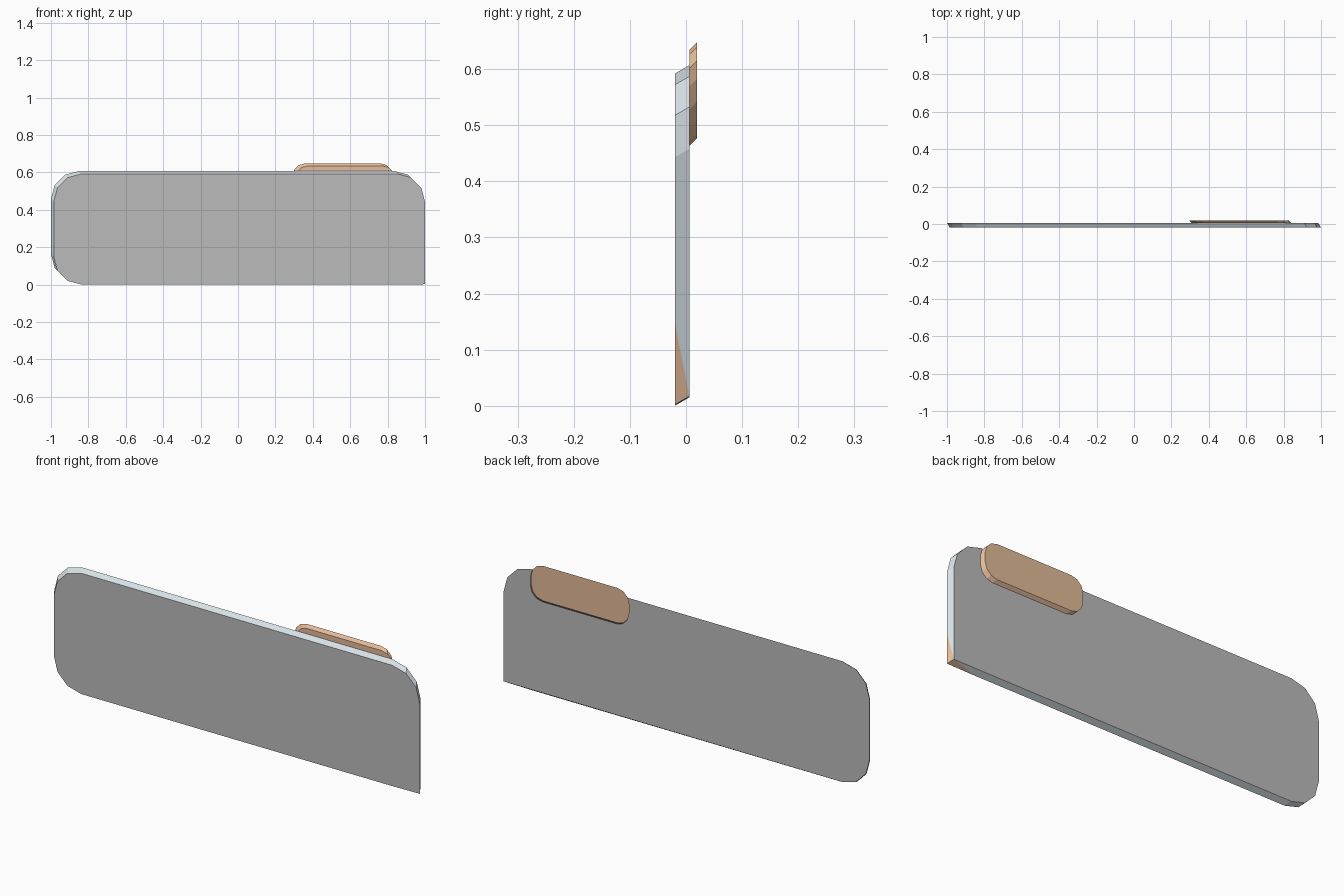
import bpy, bmesh
from math import sin, cos, pi

if "Cube" in bpy.data.objects:
    bpy.data.objects.remove(bpy.data.objects["Cube"])


def material(name, rgb):
    m = bpy.data.materials.new(name)
    m.diffuse_color = (*rgb, 1)
    m.use_nodes = True
    m.node_tree.nodes["Principled BSDF"].inputs["Base Color"].default_value = m.diffuse_color
    return m


GREY = material("grey", (0.5, 0.5, 0.5))
PALE = material("pale_edge", (0.69, 0.76, 0.80))
TAN = material("tan", (0.78, 0.5, 0.32))


def rounded(x0, x1, z0, z1, r):
    """Rounded rectangle, three segments per corner, from bottom right round."""
    centres = [(x1 - r, z0 + r), (x1 - r, z1 - r), (x0 + r, z1 - r), (x0 + r, z0 + r)]
    pts = []
    for q, (cx, cz) in enumerate(centres):
        for i in range(4):
            a = (q - 1 + i / 3) * pi / 2
            pts.append((cx + r * cos(a), cz + r * sin(a)))
    return pts


def oblique_slab(name, outline, y0, y1, shift, mats, corner=None):
    """Slanted extrusion; corner = square tip replacing the first rounded corner."""
    bm = bmesh.new()
    dx, dz = shift
    front = [bm.verts.new((x, y0, z)) for x, z in outline]
    if corner:
        # the tip is a single point at the back, three points at the front
        cx, cz = corner
        tip_f = bm.verts.new((cx, y0, cz))
        tip_b = bm.verts.new((cx + dx, y1, cz + dz))
        for v in front[1:3]:
            bm.verts.remove(v)
        low, high = front[0], front[3]
        rest = front[4:]
        back = [bm.verts.new((v.co.x + dx, y1, v.co.z + dz)) for v in [high] + rest]
        bm.faces.new([low, tip_f, high] + rest)
        bm.faces.new([tip_b] + back[1:])
        for a, b in ((low, tip_f), (tip_f, high)):
            bm.faces.new((a, b, tip_b)).material_index = 2
        ring_f = [high] + rest + [low]
        ring_b = [tip_b] + back[1:] + [tip_b]
        bm.verts.remove(back[0])
    else:
        back = [bm.verts.new((x + dx, y1, z + dz)) for x, z in outline]
        bm.faces.new(front)
        bm.faces.new(back)
        ring_f, ring_b = front + front[:1], back + back[:1]
    for i in range(len(ring_f) - 1):
        f = bm.faces.new((ring_f[i], ring_f[i + 1], ring_b[i + 1], ring_b[i]))
        f.material_index = 1 if len(mats) > 1 else 0
    bmesh.ops.recalc_face_normals(bm, faces=bm.faces)
    me = bpy.data.meshes.new(name)
    bm.to_mesh(me)
    bm.free()
    for m in mats:
        me.materials.append(m)
    ob = bpy.data.objects.new(name, me)
    bpy.context.collection.objects.link(ob)
    return ob


# main panel: three rounded corners and one pointed corner at the lower right
oblique_slab("panel", rounded(-0.985, 1.0, 0.0, 0.592, 0.149), -0.02, 0.006,
             (-0.015, 0.015), [GREY, PALE, TAN], corner=(1.0, 0.002))

# rounded tab fixed to the back near the top
oblique_slab("back_tab", rounded(0.307, 0.84, 0.463, 0.634, 0.065), 0.006, 0.02,
             (-0.014, 0.014), [TAN])
